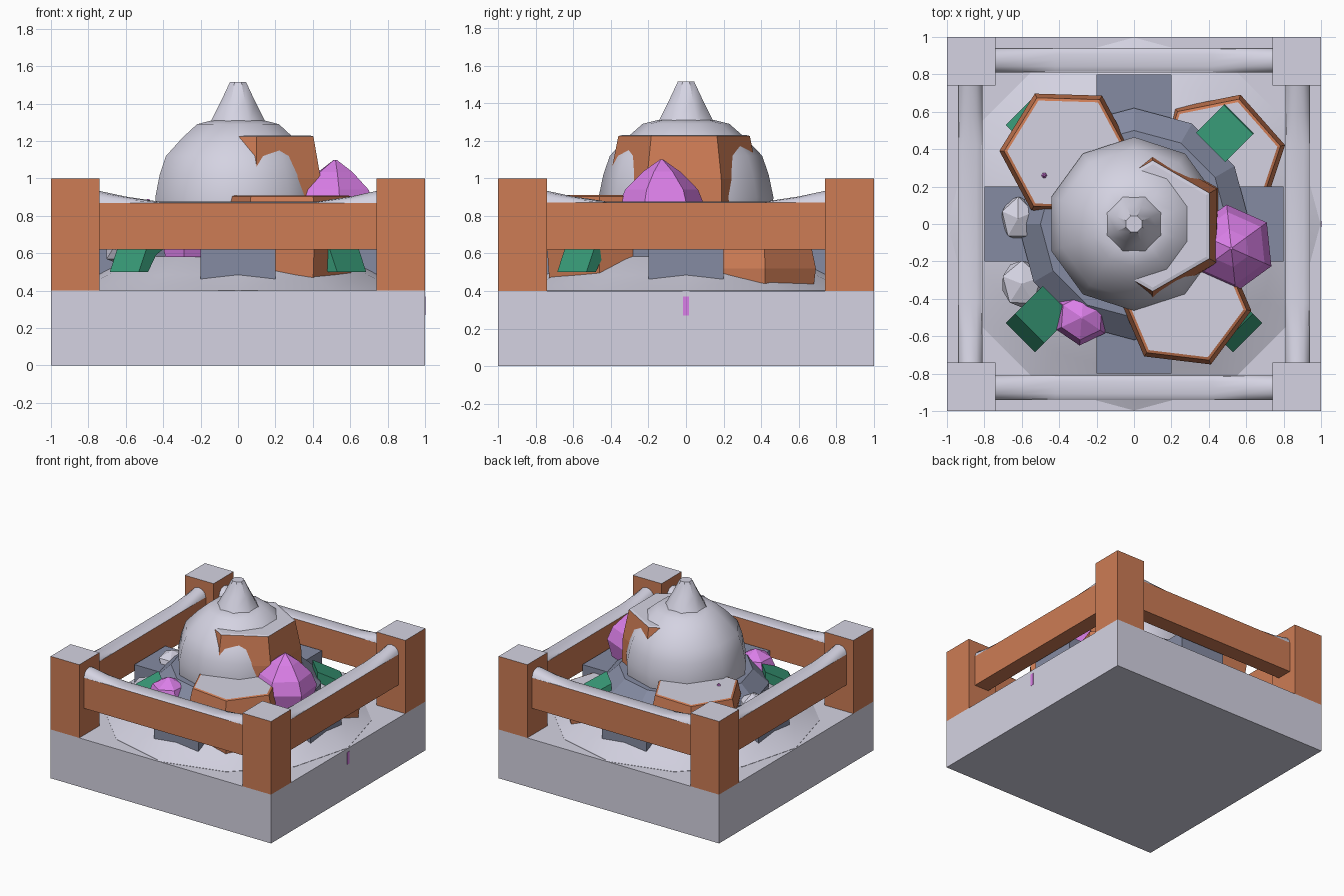
import bpy, bmesh, math
from mathutils import Vector

if "Cube" in bpy.data.objects:
    bpy.data.objects.remove(bpy.data.objects["Cube"])


def material(name, rgb):
    m = bpy.data.materials.new(name)
    m.diffuse_color = (*rgb, 1)
    m.use_nodes = True
    m.node_tree.nodes["Principled BSDF"].inputs["Base Color"].default_value = m.diffuse_color
    return m


SNOW = material("snow grey", (0.66, 0.65, 0.76))
ORANGE = material("terracotta", (0.61, 0.20, 0.09))
BLUE = material("slate blue", (0.235, 0.26, 0.365))
GREEN = material("green", (0.04, 0.33, 0.19))
PINK = material("crystal pink", (0.70, 0.21, 0.80))


def finish(name, bm, mats, smooth=False, rule=None):
    bmesh.ops.recalc_face_normals(bm, faces=bm.faces)
    bm.normal_update()
    for f in bm.faces:
        f.smooth = smooth
        if rule:
            f.material_index = rule(f)
    me = bpy.data.meshes.new(name)
    bm.to_mesh(me)
    bm.free()
    for m in mats:
        me.materials.append(m)
    ob = bpy.data.objects.new(name, me)
    bpy.context.collection.objects.link(ob)
    if smooth:
        bpy.ops.object.select_all(action='DESELECT')
        ob.select_set(True)
        bpy.context.view_layer.objects.active = ob
        bpy.ops.object.shade_smooth_by_angle(angle=math.radians(40))
    return ob


def box(name, lo, hi, mats, rule=None):
    bm = bmesh.new()
    bmesh.ops.create_cube(bm, size=1)
    lo, hi = Vector(lo), Vector(hi)
    for v in bm.verts:
        v.co = Vector([(lo[i] + hi[i]) / 2 + v.co[i] * (hi[i] - lo[i]) for i in range(3)])
    return finish(name, bm, mats, rule=rule)


def loft(bm, rings):
    vs = [[bm.verts.new(p) for p in r] for r in rings]
    n = len(vs[0])
    for a, b in zip(vs, vs[1:]):
        for i in range(n):
            bm.faces.new((a[i], a[(i + 1) % n], b[(i + 1) % n], b[i]))
    bm.faces.new(vs[0])
    bm.faces.new(vs[-1])


def turned(name, profile, sides, mats, centre=(0, 0), spin=0, smooth=False, rule=None):
    """Stack of regular polygons; profile holds (radius, height)."""
    bm = bmesh.new()
    rings = []
    for r, z in profile:
        rings.append([(centre[0] + r * math.cos(spin + math.tau * i / sides),
                       centre[1] + r * math.sin(spin + math.tau * i / sides), z)
                      for i in range(sides)])
    loft(bm, rings)
    return finish(name, bm, mats, smooth, rule)


def up_rule(f):
    return 1 if f.normal.z > 0.95 else 0


# Square plinth and the low snow mound on it
box("plinth", (-1, -1, 0), (1, 1, 0.4), [SNOW])
turned("snow_mound", [(0.997, 0.3), (0.997, 0.402), (0.8, 0.485), (0.58, 0.60), (0.35, 0.64), (0.1, 0.65)],
       12, [SNOW], smooth=True)

# Corner posts with snowy tops
for sx in (-1, 1):
    for sy in (-1, 1):
        box("corner_post", (min(sx, sx * 0.74), min(sy, sy * 0.74), 0.4),
            (max(sx, sx * 0.74), max(sy, sy * 0.74), 1.0), [ORANGE, SNOW], up_rule)

# Four rails, each with a drift of snow that climbs towards the posts
for k in range(4):
    a = k * math.pi / 2
    rail = box("rail", (-0.74, -0.94, 0.62), (0.74, -0.81, 0.87), [ORANGE, SNOW], up_rule)
    rail.rotation_euler.z = a
    bm = bmesh.new()
    rings = []
    for x, h in ((-0.74, 0.065), (-0.6, 0.035), (-0.42, 0.008), (0.42, 0.008), (0.6, 0.035), (0.74, 0.065)):
        rings.append([(x, -0.875 - 0.065 * math.cos(math.pi * j / 6), 0.868 + h * math.sin(math.pi * j / 6))
                      for j in range(7)])
    loft(bm, rings)
    drift = finish("rail_snow", bm, [SNOW], smooth=True)
    drift.rotation_euler.z = a

# Slate cross and the collar under the dome
for k in range(4):
    arm = box("cross_arm", (-0.2, -0.8, 0.4), (0.2, -0.3, 0.68), [BLUE])
    arm.rotation_euler.z = k * math.pi / 2
turned("dome_collar", [(0.6, 0.45), (0.62, 0.69), (0.5, 0.8), (0.4, 0.8)], 12, [BLUE])

# Leaning diagonal planks, bent over the mound
for k in range(4):
    bm = bmesh.new()
    loft(bm, [[(r, y, z) for r, y, z in ((ri, -0.11, zi), (ro, -0.11, zo), (ro, 0.11, zo), (ri, 0.11, zi))]
              for ri, zi, ro, zo in ((0.79, 0.5, 0.86, 0.5), (0.73, 0.59, 0.79, 0.65), (0.58, 0.68, 0.58, 0.76))])
    plank = finish("diagonal_plank", bm, [GREEN])
    plank.rotation_euler.z = math.pi / 4 + k * math.pi / 2

# Smooth dome with its spire
turned("dome", [(0.40, 0.6), (0.455, 0.75), (0.465, 0.9), (0.44, 1.02), (0.405, 1.12), (0.31, 1.22),
                (0.23, 1.29), (0.15, 1.31)], 10, [SNOW], spin=math.pi / 2, smooth=True)
turned("spire", [(0.16, 1.30), (0.10, 1.41), (0.047, 1.515)], 8, [SNOW], spin=math.pi / 8, smooth=True)

# Snow-capped terracotta boulders with a bevelled rim, sunk into the mound
for x, y, top, low, spin in ((-0.36, 0.38, 0.875, 0.30, -0.03), (0.27, -0.42, 0.91, 0.33, -0.12),
                             (0.455, 0.35, 0.64, 0.345, 0.2)):
    turned("capped_boulder", [(low, 0.40), (0.36, top - 0.12), (0.335, top - 0.006), (0.318, top)],
           6, [ORANGE, SNOW], (x, y), spin, rule=up_rule)

# Tall boulder standing against the dome
turned("tall_boulder", [(0.41, 0.6), (0.395, 1.0), (0.35, 1.225), (0.33, 1.23)], 6,
       [ORANGE, SNOW], (0.10, -0.01), math.radians(30), rule=up_rule)

# Faceted crystals
turned("large_crystal", [(0.2, 0.70), (0.235, 0.84), (0.195, 0.94), (0.10, 1.035), (0.008, 1.10)], 6, [PINK],
       (0.52, -0.13), math.radians(36))
turned("small_crystal", [(0.12, 0.58), (0.15, 0.70), (0.12, 0.77), (0.006, 0.83)], 6, [PINK],
       (-0.28, -0.5), 0.45)
turned("crystal_tip", [(0.025, 0.86), (0.005, 0.89)], 6, [PINK], (-0.48, 0.26))


# Loose lumps of snow
def lump(name, centre, size, mat, spin=0.3):
    bm = bmesh.new()
    bmesh.ops.create_icosphere(bm, subdivisions=1, radius=1)
    for v in bm.verts:
        x, y = v.co.x, v.co.y
        v.co = (centre[0] + size[0] * (x * math.cos(spin) - y * math.sin(spin)),
                centre[1] + size[1] * (x * math.sin(spin) + y * math.cos(spin)),
                centre[2] + size[2] * v.co.z)
    finish(name, bm, [mat])


lump("snow_lump", (-0.62, 0.03, 0.68), (0.1, 0.13, 0.08), SNOW)
lump("snow_lump_front", (-0.6, -0.32, 0.6), (0.12, 0.14, 0.07), SNOW)

# Sliver of crystal on the right side of the plinth
box("crystal_sliver", (0.995, -0.015, 0.27), (1.002, 0.015, 0.37), [PINK])
